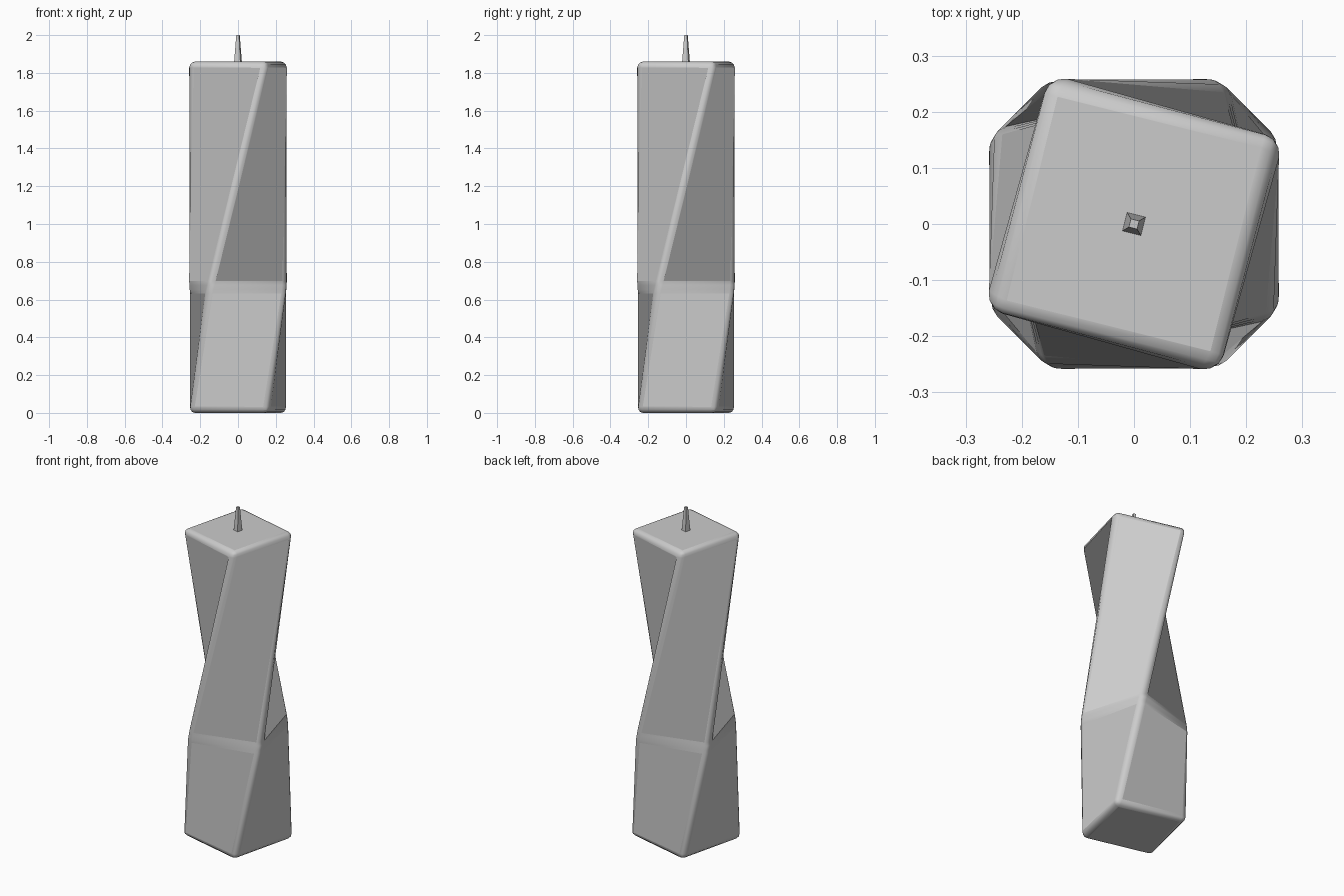
import bpy, bmesh
from math import radians, sin, cos

if "Cube" in bpy.data.objects:
    bpy.data.objects.remove(bpy.data.objects["Cube"])

HALF = 0.22      # half side of each square floor plate
TURN = 14        # plate rotation in degrees


def make_object(name, bm):
    mesh = bpy.data.meshes.new(name)
    bm.to_mesh(mesh)
    bm.free()
    obj = bpy.data.objects.new(name, mesh)
    bpy.context.collection.objects.link(obj)
    return obj


def ring(bm, half, z, corner):
    r = half * 2 ** 0.5
    return [bm.verts.new((r * cos(radians(corner + 90 * k)),
                          r * sin(radians(corner + 90 * k)), z)) for k in range(4)]


def loft(rings):
    for a, b in zip(rings, rings[1:]):
        for k in range(4):
            j = (k + 1) % 4
            yield (a[k], a[j], b[j], b[k])


def build(bm, rings):
    for quad in loft(rings):
        bm.faces.new(quad)
    bm.faces.new(rings[0][::-1])
    bm.faces.new(rings[-1])


# twisted tower: quarter turn overall, twisting one way from plate to plate
bm = bmesh.new()
build(bm, [ring(bm, HALF, 0, 45 - TURN - 90),
           ring(bm, HALF, 0.665, 45 + TURN - 90),
           ring(bm, HALF, 1.86, 45 - TURN)])
bmesh.ops.bevel(bm, geom=bm.edges[:], offset=0.033, offset_type='OFFSET',
                segments=3, profile=0.5, affect='EDGES', clamp_overlap=True)

# rounded edges smooth, big walls flat with a chosen fold: hollow above, bulging below
for f in bm.faces:
    f.smooth = f.calc_area() < 0.05
for f in [f for f in bm.faces if not f.smooth and abs(f.normal.z) < 0.8 and len(f.verts) == 4]:
    v = list(f.verts)
    upper = f.calc_center_median().z > 0.7
    d02 = (v[0].co - v[2].co).length
    d13 = (v[1].co - v[3].co).length
    if (d02 < d13) == upper:
        v = v[1:] + v[:1]
    bm.faces.remove(f)
    bm.faces.new(v).smooth = False
bm.normal_update()
make_object("twisted_tower", bm)

# small tapered mast on the roof
bm = bmesh.new()
build(bm, [ring(bm, 0.0175, 1.85, 45 - TURN), ring(bm, 0.0075, 2.0, 45 - TURN)])
make_object("roof_mast", bm)
